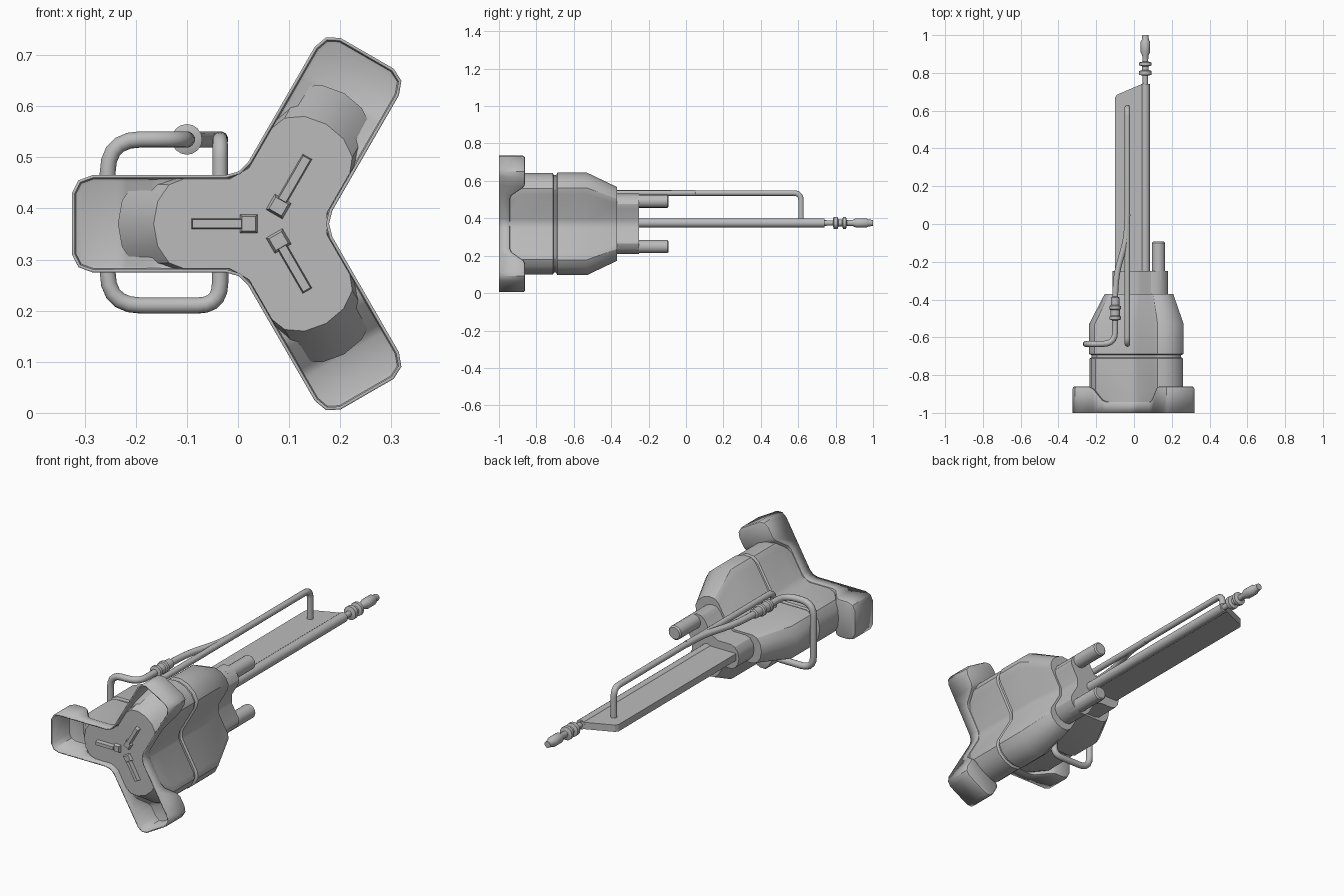
import bpy, bmesh, math
from mathutils import Vector

if "Cube" in bpy.data.objects:
    bpy.data.objects.remove(bpy.data.objects["Cube"])

CX, CZ = 0.06, 0.37                      # main axis, running along y
ARMS = [math.radians(a) for a in (60, 180, 300)]

grey = bpy.data.materials.new("light_grey")
grey.diffuse_color = (0.5, 0.5, 0.5, 1)
grey.use_nodes = True
grey.node_tree.nodes["Principled BSDF"].inputs["Base Color"].default_value = grey.diffuse_color


def finish(bm, name, angle=30):
    bmesh.ops.recalc_face_normals(bm, faces=bm.faces)
    me = bpy.data.meshes.new(name)
    bm.to_mesh(me)
    bm.free()
    ob = bpy.data.objects.new(name, me)
    bpy.context.collection.objects.link(ob)
    me.materials.append(grey)
    bpy.ops.object.select_all(action='DESELECT')
    ob.select_set(True)
    bpy.context.view_layer.objects.active = ob
    bpy.ops.object.shade_smooth_by_angle(angle=math.radians(angle))
    return ob


def place(a, u, v, y):
    """u along the arm, v across it, y along the main axis."""
    return Vector((CX + u * math.cos(a) - v * math.sin(a), y,
                   CZ + u * math.sin(a) + v * math.cos(a)))


def loft(name, rings, angle=30):
    bm = bmesh.new()
    loops = [[bm.verts.new(p) for p in r] for r in rings]
    n = len(loops[0])
    for a, b in zip(loops, loops[1:]):
        for i in range(n):
            bm.faces.new((a[i], a[(i + 1) % n], b[(i + 1) % n], b[i]))
    bm.faces.new(loops[0])
    bm.faces.new(loops[-1])
    return finish(bm, name, angle)


def lobes(y, R, w, d):
    """Three-lobed section: lobe length R, half width w, tip depth d."""
    pts = []
    for a in ARMS:
        pts.append(place(a, 0.577 * w, -w, y) + (place(a + math.radians(-60), 0.012, 0, 0) - place(a, 0, 0, 0)))
        pts.append(place(a, 0.577 * w + 0.025, -w, y))
        for k in range(-3, 4):
            t = k * math.pi / 6
            pts.append(place(a, R - d + d * math.cos(t), w * math.sin(t), y))
        pts.append(place(a, 0.577 * w + 0.025, w, y))
    return pts


def lathe(name, x, z, prof, n=16):
    """Round part along y from (y, radius) pairs."""
    loft(name, [[(x + r * math.cos(2 * math.pi * i / n), y, z + r * math.sin(2 * math.pi * i / n))
                 for i in range(n)] for y, r in prof], 40)


def pipe(name, pts, r, bend):
    """Tube along a path with rounded corners."""
    P = [Vector(p) for p in pts]
    path = [P[0]]
    for a, b, c in zip(P, P[1:], P[2:]):
        l = min(bend, (a - b).length * .49, (c - b).length * .49)
        s, e = b + (a - b).normalized() * l, b + (c - b).normalized() * l
        for k in range(6):
            t = k / 5
            path.append(s * (1 - t) ** 2 + b * 2 * t * (1 - t) + e * t * t)
    path.append(P[-1])
    rings, side = [], None
    for i, p in enumerate(path):
        d = (path[min(i + 1, len(path) - 1)] - path[max(i - 1, 0)]).normalized()
        if side is None:
            side = d.orthogonal().normalized()
        side = (side - d * side.dot(d)).normalized()
        up = d.cross(side)
        rings.append([p + (side * math.cos(k * math.pi / 6) + up * math.sin(k * math.pi / 6)) * r
                      for k in range(12)])
    loft(name, rings, 40)


# body: sloped nose, groove, tapered back
loft("body", [lobes(*s) for s in (
    (-0.97, 0.225, 0.088, 0.06), (-0.88, 0.295, 0.09, 0.06),
    (-0.712, 0.295, 0.09, 0.06), (-0.706, 0.285, 0.083, 0.06),
    (-0.694, 0.285, 0.083, 0.06), (-0.688, 0.298, 0.092, 0.06),
    (-0.53, 0.298, 0.092, 0.06), (-0.37, 0.215, 0.07, 0.05))])
loft("rear_collar", [lobes(-0.40, 0.175, 0.06, 0.045), lobes(-0.25, 0.175, 0.06, 0.045)])

# guard: three-armed cup, open at the front, low in the middle and tall at the tips
W = 0.095
stations = [(0.085, W, -0.94), (0.205, W, -0.94), (0.225, W, -0.932), (0.275, W, -0.87),
            (0.295, W, -0.86), (0.345, W, -0.86), (0.372, 0.085, -0.86), (0.385, 0.06, -0.86)]
bm = bmesh.new()
front, back = [], []
for a in ARMS:
    left = [bm.verts.new(place(a, u, v, y)) for u, v, y in stations]
    right = [bm.verts.new(place(a, u, -v, y)) for u, v, y in stations]
    for i in range(len(stations) - 1):
        bm.faces.new((left[i], left[i + 1], right[i + 1], right[i]))
    v0 = bm.verts.new(place(a - math.pi / 3, 0.118, 0, -0.94))
    back += [v0] + right + left[::-1]
n = len(back)
inner = len(stations) * 2 + 1
bm.faces.new([v for k in range(3) for v in (back[k * inner], back[k * inner + 1], back[k * inner + inner - 1])])
front = [bm.verts.new((v.co.x, -1, v.co.z)) for v in back]
for i in range(n):
    j = (i + 1) % n
    bm.faces.new((back[i], back[j], front[j], front[i]))
bmesh.ops.recalc_face_normals(bm, faces=bm.faces)
rim = [e for e in bm.edges if len(e.link_faces) == 2
       and e.verts[0] in back and e.verts[1] in back
       and any(all(abs(f.normal.y) < 0.01 for _ in [0]) for f in e.link_faces)]
bmesh.ops.bevel(bm, geom=rim, offset=0.012, segments=2, profile=0.5, affect='EDGES')
# keep the shell facing outwards
if sum(f.normal.y * f.calc_area() for f in bm.faces) < 0:
    bmesh.ops.reverse_faces(bm, faces=bm.faces)
guard = finish(bm, "guard")
sol = guard.modifiers.new("wall", 'SOLIDIFY')
sol.thickness = 0.006
sol.offset = -1

# nose keys: raised bar and bevelled block on each arm
for i, a in enumerate(ARMS):
    def slab(name, u0, u1, w, y0, y1, inset):
        ring = lambda y, s: [place(a, u, v, y) for u, v in
                             ((u0 + s, -w + s), (u1 - s, -w + s), (u1 - s, w - s), (u0 + s, w - s))]
        loft(name, [ring(y0, 0), ring(y1, inset)])
    slab(f"key_bar_{i}", 0.05, 0.152, 0.011, -0.965, -0.99, 0.003)
    slab(f"key_block_{i}", 0.02, 0.058, 0.02, -0.965, -0.985, 0.006)

# short rods on the two right lobes
for i, a in enumerate((ARMS[0], ARMS[2])):
    p = place(a, 0.14, 0, 0)
    lathe(f"short_rod_{i}", p.x, p.z, [(-0.3, 0.035), (-0.1, 0.035), (-0.093, 0.029)])

# long rod with ringed tip
lathe("long_rod", CX, 0.375, [(-0.3, 0.024), (0.74, 0.024)])
lathe("rod_tip", CX, 0.375, [
    (0.73, 0.014), (0.785, 0.014), (0.79, 0.033), (0.81, 0.033), (0.815, 0.018), (0.835, 0.018),
    (0.84, 0.033), (0.855, 0.033), (0.86, 0.015), (0.89, 0.016), (0.91, 0.025), (0.965, 0.025),
    (0.975, 0.019), (1.0, 0.016)])

# blade: flat plate with a slanted end
edge = [(-0.1, -0.4), (0.06, -0.4), (0.06, 0.75), (0.04, 0.74), (-0.09, 0.685), (-0.1, 0.67)]
loft("blade", [[(x, y, z) for x, y in edge] for z in (0.358, 0.392)])

# straight rail and the hose that branches off it
pipe("rail", [(-0.035, 0.615, 0.38), (-0.035, 0.615, 0.535), (-0.035, -0.635, 0.535),
              (-0.035, -0.635, 0.43)], 0.015, 0.04)
pipe("hose", [(-0.035, 0.05, 0.535), (-0.04, -0.08, 0.535), (-0.09, -0.25, 0.535),
              (-0.1, -0.36, 0.535), (-0.1, -0.635, 0.535), (-0.255, -0.635, 0.535),
              (-0.255, -0.635, 0.21), (-0.035, -0.635, 0.21), (-0.035, -0.635, 0.3)], 0.016, 0.065)
lathe("hose_coupling", -0.1, 0.535, [
    (-0.385, 0.016), (-0.39, 0.023), (-0.43, 0.023), (-0.435, 0.03), (-0.45, 0.03), (-0.455, 0.025),
    (-0.485, 0.025), (-0.49, 0.03), (-0.505, 0.03), (-0.51, 0.016)])
